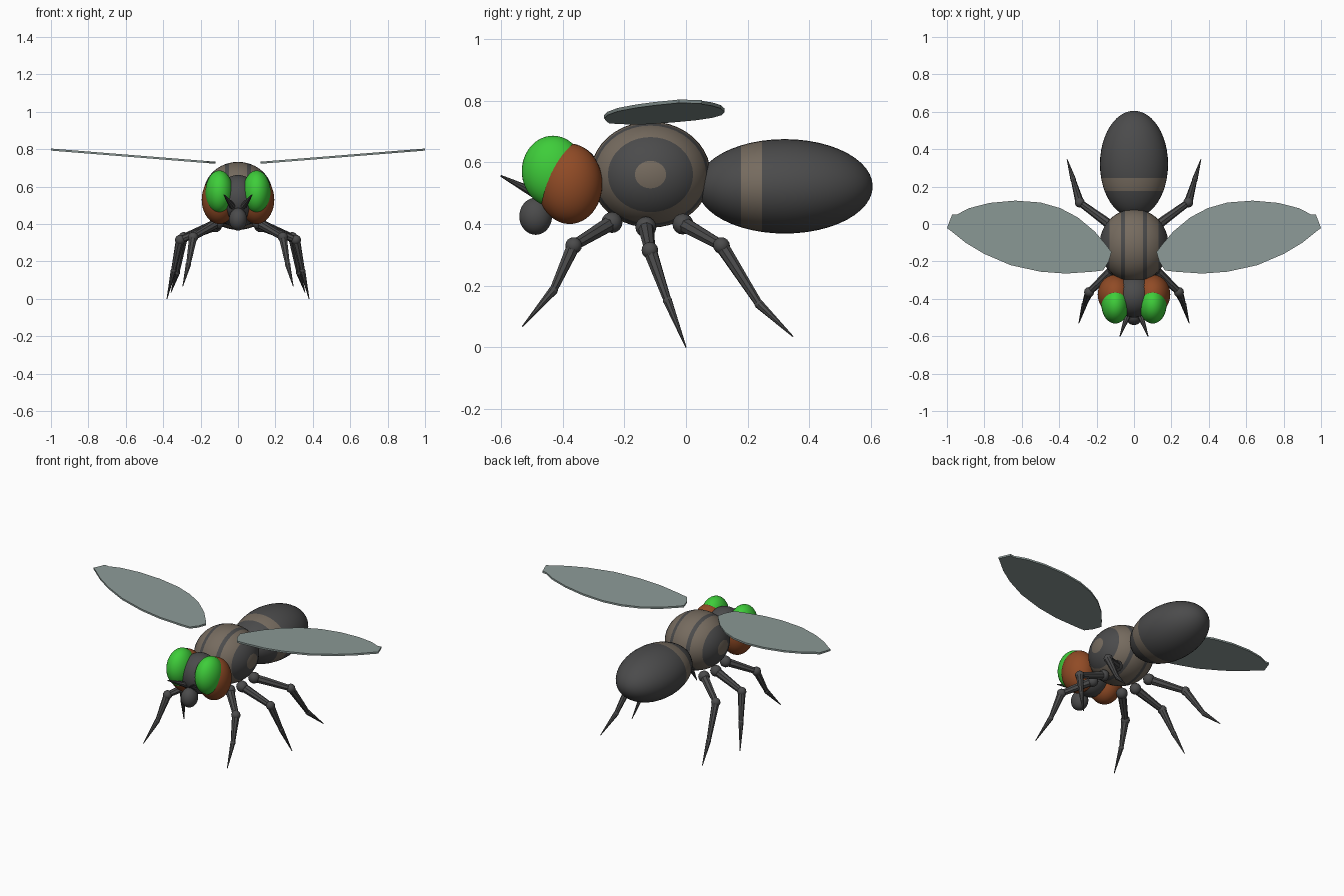
import bpy, bmesh
from math import radians, cos
from mathutils import Vector, Matrix

cube = bpy.data.objects.get("Cube")
if cube:
    bpy.data.objects.remove(cube, do_unlink=True)


def material(name, rgb):
    m = bpy.data.materials.new(name)
    m.use_nodes = True
    m.diffuse_color = (*rgb, 1)
    m.node_tree.nodes["Principled BSDF"].inputs["Base Color"].default_value = (*rgb, 1)
    return m


dark = material("charcoal", (0.07, 0.07, 0.071))
tan = material("dusty tan", (0.18, 0.147, 0.114))
rust = material("rust brown", (0.28, 0.07, 0.019))
green = material("bright green", (0.048, 0.61, 0.042))
glass = material("grey green wing", (0.262, 0.323, 0.309))


def finish(name, bm, mats, smooth_angle=None):
    mesh = bpy.data.meshes.new(name)
    bmesh.ops.recalc_face_normals(bm, faces=bm.faces[:])
    bm.to_mesh(mesh)
    bm.free()
    obj = bpy.data.objects.new(name, mesh)
    bpy.context.collection.objects.link(obj)
    for m in mats:
        mesh.materials.append(m)
    if smooth_angle:
        bpy.ops.object.select_all(action="DESELECT")
        obj.select_set(True)
        bpy.context.view_layer.objects.active = obj
        bpy.ops.object.shade_smooth_by_angle(angle=radians(smooth_angle))
    return obj


def ellipsoid(name, centre, radii, mats, axis="Z", rule=None):
    """Sphere with its poles on the given axis; rule picks the colour by unit position."""
    turn = {"X": Matrix.Rotation(radians(90), 4, "Y"),
            "Y": Matrix.Rotation(radians(90), 4, "X"),
            "Z": Matrix.Identity(4)}[axis]
    bm = bmesh.new()
    bmesh.ops.create_uvsphere(bm, u_segments=40, v_segments=24, radius=1, matrix=turn)
    if rule:
        for f in bm.faces:
            f.material_index = rule(f.calc_center_median())
    bmesh.ops.transform(bm, verts=bm.verts[:],
                        matrix=Matrix.Translation(centre) @ Matrix.Diagonal((*radii, 1)))
    return finish(name, bm, mats, 60)


def ball(bm, centre, r):
    bmesh.ops.create_uvsphere(bm, u_segments=12, v_segments=8, radius=r,
                              matrix=Matrix.Translation(centre))


def taper(bm, a, b, r1, r2):
    a, b = Vector(a), Vector(b)
    d = b - a
    m = Matrix.Translation((a + b) / 2) @ d.to_track_quat("Z", "Y").to_matrix().to_4x4()
    bmesh.ops.create_cone(bm, cap_ends=True, segments=8, radius1=r1, radius2=r2,
                          depth=d.length, matrix=m)


# Striped thorax: bands run lengthwise, so they depend on sideways distance
def thorax_band(p):
    edges = [cos(radians(a)) for a in (75, 67.5, 45, 15)]
    return sum(abs(p.x) > e for e in edges) % 2


ellipsoid("thorax", (0, -0.115, 0.56), (0.185, 0.195, 0.172), [tan, dark], "X", thorax_band)


# Abdomen with one ring
def abdomen_band(p):
    return int(cos(radians(120)) < p.y < cos(radians(105)))


ellipsoid("abdomen", (0, 0.32, 0.522), (0.182, 0.285, 0.153), [dark, tan], "Y", abdomen_band)

# Head and mouth
ellipsoid("head", (0, -0.385, 0.54), (0.11, 0.115, 0.122), [dark])
ellipsoid("mouth", (0, -0.487, 0.425), (0.048, 0.053, 0.06), [dark])

# Leg joints: hip, knee, ankle, toe on the left side
LEGS = {
    "front": [(0.11, -0.24, 0.405), (0.24, -0.364, 0.33), (0.265, -0.43, 0.185), (0.295, -0.53, 0.068)],
    "middle": [(0.12, -0.13, 0.39), (0.31, -0.117, 0.315), (0.345, -0.06, 0.152), (0.38, 0, 0)],
    "rear": [(0.12, -0.01, 0.4), (0.29, 0.115, 0.33), (0.325, 0.237, 0.14), (0.358, 0.347, 0.035)],
}

# Wing outline from the root along the rear edge to the tip and back
WING = [(0.12, -0.15), (0.15, -0.11), (0.21, -0.04), (0.3, 0.035), (0.395, 0.085),
        (0.5, 0.115), (0.635, 0.125), (0.77, 0.113), (0.88, 0.085), (0.945, 0.052),
        (0.972, 0.052), (1.0, -0.022), (0.98, -0.036), (0.9, -0.1), (0.8, -0.16),
        (0.66, -0.22), (0.5, -0.255), (0.365, -0.265), (0.22, -0.255), (0.165, -0.248),
        (0.135, -0.2)]

for side, s in (("left", 1), ("right", -1)):
    # Two-tone eyes
    ellipsoid(f"{side}_eye_back", (s * 0.1, -0.377, 0.53), (0.094, 0.106, 0.13), [rust])
    ellipsoid(f"{side}_eye_front", (s * 0.1, -0.431, 0.571), (0.074, 0.101, 0.115), [green])

    # Antenna
    bm = bmesh.new()
    taper(bm, (s * 0.03, -0.48, 0.495), (s * 0.075, -0.6, 0.556), 0.018, 0.003)
    finish(f"{side}_antenna", bm, [dark])

    # Jointed legs
    for place, joints in LEGS.items():
        hip, knee, ankle, toe = [(s * x, y, z) for x, y, z in joints]
        bm = bmesh.new()
        for centre, r in ((hip, 0.034), (knee, 0.027), (ankle, 0.015)):
            ball(bm, centre, r)
        taper(bm, hip, knee, 0.026, 0.018)
        taper(bm, knee, ankle, 0.023, 0.013)
        taper(bm, ankle, toe, 0.015, 0.002)
        finish(f"{side}_{place}_leg", bm, [dark], 40)

    # Thin wing, rising towards the tip
    bm = bmesh.new()
    low = [bm.verts.new((s * x, y, 0.722 + 0.08 * (x - 0.12))) for x, y in WING]
    face = bm.faces.new(low)
    up = bmesh.ops.extrude_face_region(bm, geom=[face])["geom"]
    bmesh.ops.translate(bm, vec=(0, 0, 0.011),
                        verts=[v for v in up if isinstance(v, bmesh.types.BMVert)])
    finish(f"{side}_wing", bm, [glass])
